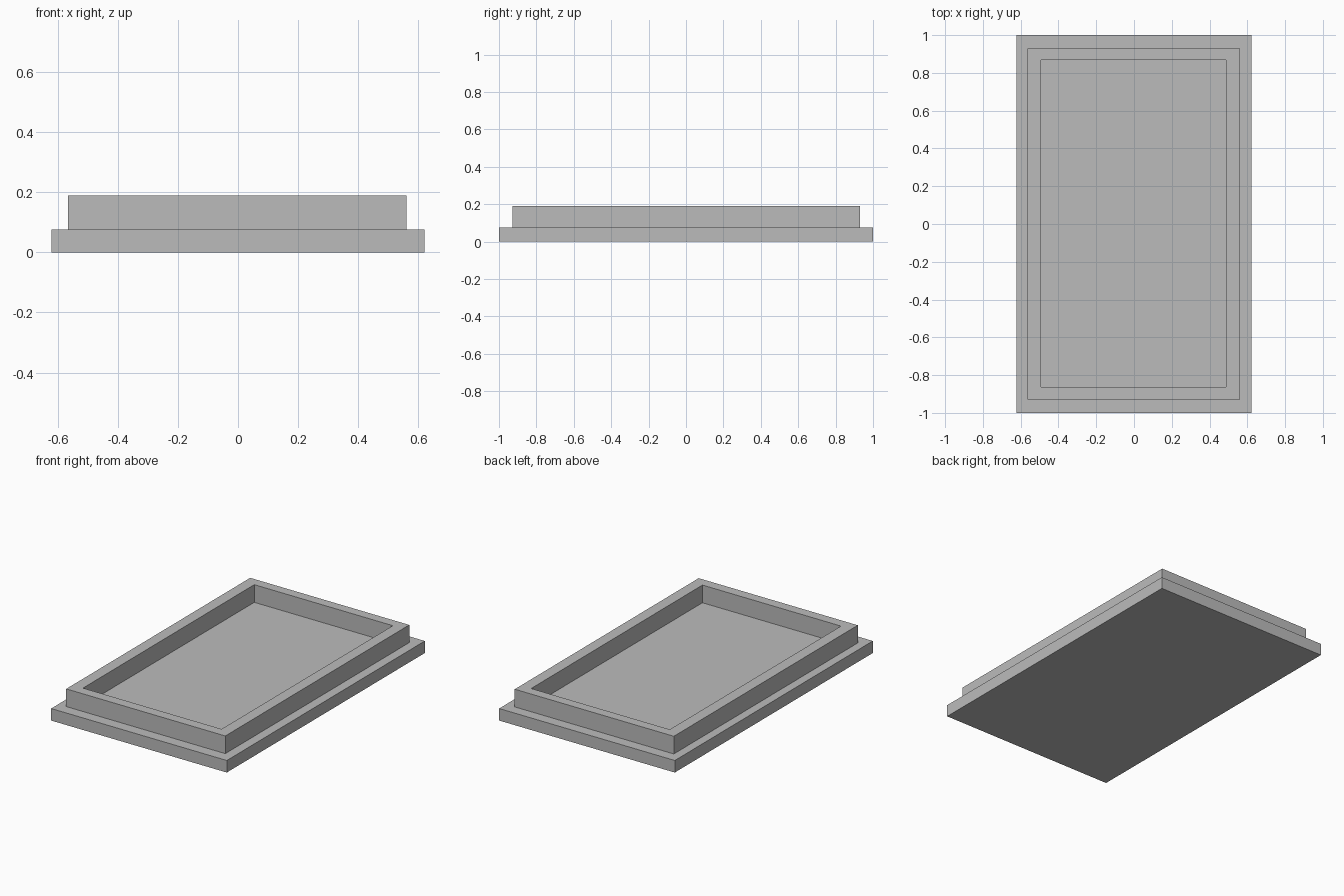
import bpy
import bmesh

cube = bpy.data.objects.get("Cube")
if cube:
    bpy.data.objects.remove(cube, do_unlink=True)

# Single grey material
grey = bpy.data.materials.new("plain grey")
grey.use_nodes = True
colour = (0.5, 0.5, 0.5, 1)
grey.diffuse_color = colour
grey.node_tree.nodes["Principled BSDF"].inputs["Base Color"].default_value = colour

BASE_TOP, RIM_TOP = 0.077, 0.19


def ring(bm, x0, x1, y0, y1, z):
    """Rectangular loop of four vertices."""
    return [bm.verts.new((x, y, z)) for x, y in ((x0, y0), (x1, y0), (x1, y1), (x0, y1))]


def bridge(bm, a, b):
    """Join two rectangular loops with four quads."""
    for i in range(4):
        j = (i + 1) % 4
        bm.faces.new((a[i], a[j], b[j], b[i]))


# Stepped tray: nested loops run up the plinth, over the rim and down to the floor
bm = bmesh.new()
plinth = (-0.621, 0.621, -1, 1)
outer = (-0.565, 0.56, -0.928, 0.93)
inner = (-0.492, 0.488, -0.863, 0.867)
loops = [ring(bm, *size, z) for size, z in (
    (plinth, 0), (plinth, BASE_TOP), (outer, BASE_TOP),
    (outer, RIM_TOP), (inner, RIM_TOP), (inner, BASE_TOP))]
for lower, upper in zip(loops, loops[1:]):
    bridge(bm, lower, upper)
bm.faces.new(loops[0][::-1])
bm.faces.new(loops[-1])
bmesh.ops.recalc_face_normals(bm, faces=bm.faces)

mesh = bpy.data.meshes.new("stepped_tray")
bm.to_mesh(mesh)
bm.free()
mesh.materials.append(grey)
tray = bpy.data.objects.new("stepped_tray", mesh)
bpy.context.collection.objects.link(tray)
